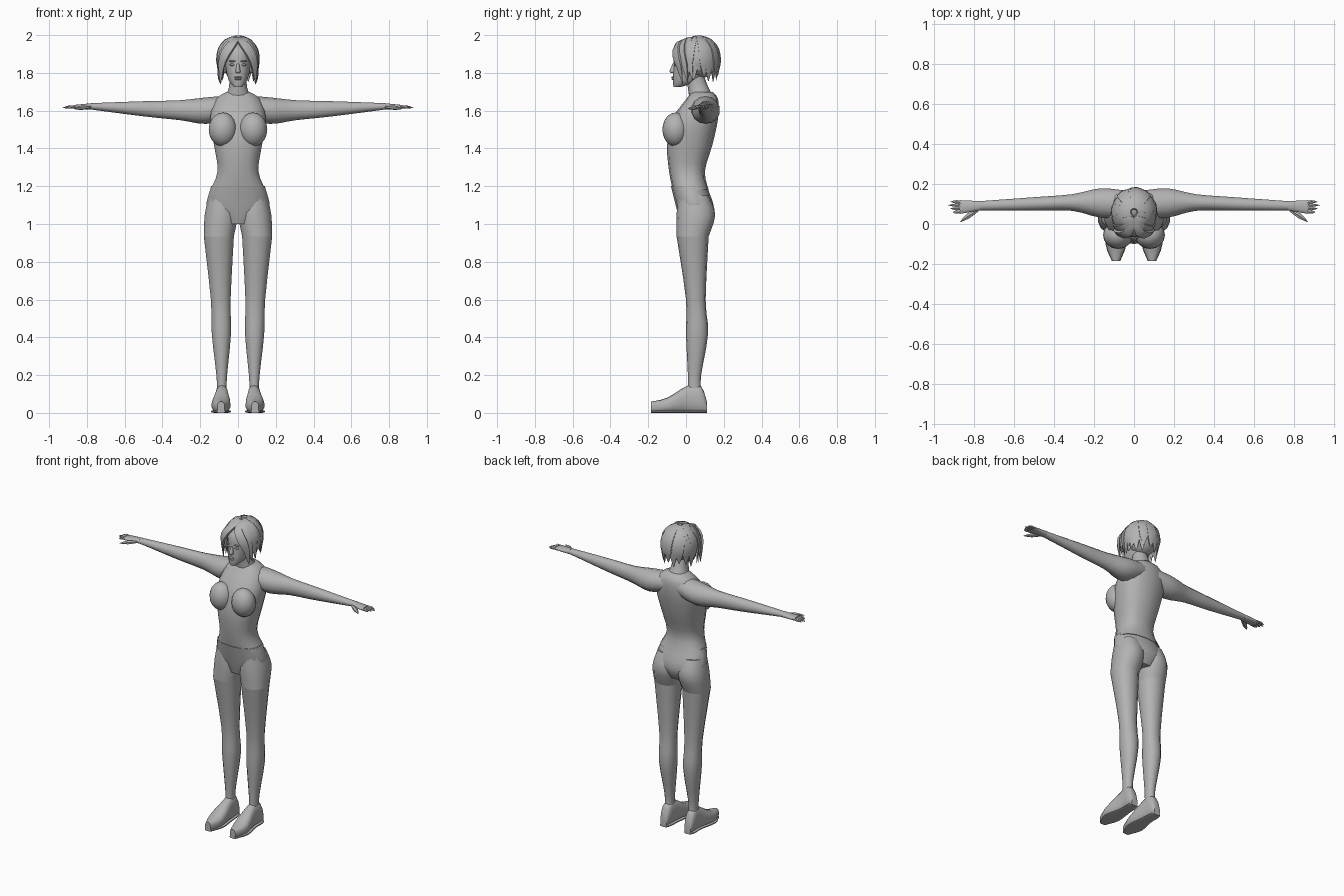
import bpy, bmesh, math, random
from mathutils import Vector

random.seed(4)
if "Cube" in bpy.data.objects:
    bpy.data.objects.remove(bpy.data.objects["Cube"], do_unlink=True)

grey = bpy.data.materials.new("plain grey")
grey.use_nodes = True
grey.diffuse_color = (.45, .45, .45, 1)
grey.node_tree.nodes["Principled BSDF"].inputs["Base Color"].default_value = grey.diffuse_color


def finish(name, bm, mirror=False):
    """Turn the bmesh into a shaded object, mirrored across x when paired."""
    bmesh.ops.recalc_face_normals(bm, faces=bm.faces[:])
    mesh = bpy.data.meshes.new(name)
    bm.to_mesh(mesh)
    bm.free()
    mesh.materials.append(grey)
    part = bpy.data.objects.new(name, mesh)
    bpy.context.collection.objects.link(part)
    bpy.ops.object.select_all(action="DESELECT")
    part.select_set(True)
    bpy.context.view_layer.objects.active = part
    bpy.ops.object.shade_smooth_by_angle(angle=math.radians(45))
    if mirror:
        part.modifiers.new("mirror", "MIRROR")


def span(axis, position, first, second):
    """Ring across one axis: centre, half-width vector, half-depth vector."""
    across, along = [k for k in range(3) if k != axis]
    centre, half_width, half_depth = Vector(), Vector(), Vector()
    centre[axis] = position
    centre[across], centre[along] = sum(first) / 2, sum(second) / 2
    half_width[across] = (first[1] - first[0]) / 2
    half_depth[along] = (second[1] - second[0]) / 2
    return centre, half_width, half_depth


def level(height, half, front, back):
    """Horizontal ring that is symmetric about the middle of the body."""
    return span(2, height, (-half, half), (front, back))


def ease(before, start, end, after, t):
    """Smooth curve from start to end, steered by the neighbours."""
    pull_out, pull_in = (end - before) / 2, (after - start) / 2
    rise = t * t * (3 - 2 * t)
    return (start.lerp(end, rise) + pull_out * (t * (1 - t) ** 2)
            - pull_in * (t * t * (1 - t)))


def refine(rings, steps=3):
    """Insert eased rings between the given ones."""
    result = []
    last = len(rings) - 1
    for i in range(last):
        group = [rings[max(i - 1, 0)], rings[i], rings[i + 1], rings[min(i + 2, last)]]
        for step in range(steps):
            result.append([ease(*track, step / steps) for track in zip(*group)])
    return result + [rings[-1]]


def loft(bm, rings, sides=14, power=2.0):
    """Skin a run of rounded rings and cap both ends."""
    def bulge(value):
        return math.copysign(abs(value) ** (2 / power), value)

    rows = []
    for centre, half_width, half_depth in rings:
        angles = [math.tau * (i + .5) / sides for i in range(sides)]
        rows.append([bm.verts.new(centre + half_width * bulge(math.cos(a))
                                  + half_depth * bulge(math.sin(a))) for a in angles])
    for low, high in zip(rows, rows[1:]):
        for i in range(sides):
            bm.faces.new((low[i - 1], low[i], high[i], high[i - 1]))
    bm.faces.new(rows[0])
    bm.faces.new(rows[-1])


def body_part(name, rings, mirror=False, power=2.2):
    bm = bmesh.new()
    loft(bm, refine(rings), power=power)
    finish(name, bm, mirror)


def strand(bm, points, width, thickness, hub):
    """Tapered flattened strip whose broad side faces away from the hub."""
    points = [Vector(p) for p in points]
    last = len(points) - 1
    rings = []
    for i, point in enumerate(points):
        along = points[min(i + 1, last)] - points[max(i - 1, 0)]
        side = along.cross(point - hub).normalized()
        outward = side.cross(along).normalized()
        taper = math.sin(math.pi * (.15 + .83 * i / last))
        rings.append((point, side * width * taper, outward * thickness * taper))
    loft(bm, refine(rings, steps=2), sides=6)


def ball(bm, centre, size):
    made = bmesh.ops.create_uvsphere(bm, u_segments=16, v_segments=10, radius=1)
    bmesh.ops.scale(bm, vec=size, verts=made["verts"])
    bmesh.ops.translate(bm, vec=centre, verts=made["verts"])


def ball_part(name, centre, size, mirror=False):
    bm = bmesh.new()
    ball(bm, centre, size)
    finish(name, bm, mirror)


# Torso and neck
waist = level(1.28, .11, -.09, .1)
chest = level(1.42, .13, -.1, .14)
upper_back = level(1.56, .15, -.07, .17)
shoulder_line = level(1.66, .12, 0, .17)
collar = level(1.7, .06, .03, .14)
body_part("torso", [level(1.18, .15, -.07, .12), waist, chest, upper_back, shoulder_line, collar], power=2.5)
ball_part("bust", (.08, -.055, 1.5), (.075, .07, .09), mirror=True)
body_part("neck", [level(1.65, .08, .02, .16), level(1.72, .05, .01, .12), level(1.8, .045, 0, .09)])

# Shorts: a hip section with two short legs
thigh = span(2, .935, (.02, .183), (-.05, .12))
body_part("shorts_hips", [level(1, .08, -.03, .12), level(1.08, .17, -.05, .15), level(1.2, .145, -.08, .11)])
body_part("shorts_legs", [thigh, span(2, 1.05, (0, .178), (-.05, .155)),
                          span(2, 1.15, (.02, .155), (-.04, .12))], mirror=True)

# Legs
ankle = span(2, .12, (.06, .112), (.01, .08))
shin = span(2, .2, (.057, .115), (.01, .08))
calf = span(2, .42, (.036, .14), (0, .117))
knee = span(2, .6, (.038, .145), (0, .104))
body_part("legs", [ankle, shin, calf, knee, thigh], mirror=True)

# Shoes, with soles traced from the same outline
shoe = [span(1, .11, (.065, .11), (0, .06)), span(1, .08, (.055, .12), (0, .14)),
        span(1, .01, (.05, .12), (0, .145)), span(1, -.1, (.04, .14), (0, .08)),
        span(1, -.185, (.07, .11), (0, .06))]
body_part("shoes", shoe, mirror=True, power=2.5)
sole_half = .007
body_part("soles", [(Vector((c.x, c.y, sole_half)), u * 1.06, v.normalized() * sole_half)
                    for c, u, v in shoe], mirror=True, power=4)

# Arms and hands
wrist = span(0, .77, (.068, .115), (1.605, 1.64))
body_part("arms", [span(0, .05, (.03, .17), (1.56, 1.68)), span(0, .17, (.03, .18), (1.53, 1.67)),
                   span(0, .31, (.065, .15), (1.55, 1.655)), span(0, .5, (.066, .135), (1.57, 1.65)),
                   wrist], mirror=True, power=2)
body_part("palms", [wrist, span(0, .87, (.05, .12), (1.61, 1.63))], mirror=True)
bm = bmesh.new()
palm = Vector((.85, .085, 1))
for i in range(4):
    y = .06 + .017 * i
    reach = .93 - .012 * abs(i - 2)
    strand(bm, [(palm.x, y, 1.62), (.89, y, 1.62), (reach, y, 1.615)], .01, .009, palm)
strand(bm, [(.78, .07, 1.62), (.83, .04, 1.615), (.87, .01, 1.61)], .015, .012, palm)
finish("fingers", bm, mirror=True)

# Head and face
body_part("head", [level(1.725, .02, -.065, -.03), level(1.76, .05, -.07, .07), level(1.84, .068, -.066, .13),
                   level(1.92, .068, -.055, .145), level(1.975, .02, .02, .07)])
body_part("nose", [level(1.8, .01, -.08, -.05), level(1.81, .013, -.087, -.05), level(1.85, .006, -.07, -.05)])
bm = bmesh.new()
for height in (1.767, 1.777):
    ball(bm, (0, -.069, height), (.02, .008, .005))
finish("lips", bm)
ball_part("eyes", (.03, -.057, 1.843), (.014, .007, .006), mirror=True)
ball_part("brows", (.03, -.058, 1.862), (.018, .008, .004), mirror=True)
ball_part("ears", (.07, .035, 1.825), (.01, .018, .028), mirror=True)

# Hair: a cap under pointed locks that fan out from the crown
hub = Vector((0, .06, 1.87))
ball_part("hair_cap", hub + Vector((0, .015, .01)), (.098, .094, .108))
bm = bmesh.new()
for count, drop in ((12, 1.77), (9, 1.81)):
    for i in range(count):
        turn = math.radians(-28 + 236 * i / (count - 1) + random.uniform(-5, 5))
        grow = random.uniform(.95, 1.03)
        path = []
        for step in range(4):
            polar = math.radians(8 + 28 * step)
            flat = math.sin(polar)
            path.append(hub + grow * Vector((.104 * flat * math.cos(turn), .112 * flat * math.sin(turn),
                                             .122 * math.cos(polar))))
        tip = hub.lerp(path[-1], .95)
        tip.z = drop + random.uniform(-.025, .02)
        strand(bm, path + [path[-1].lerp(tip, .5), tip], .036, .014, hub)
finish("hair_locks", bm)

# Fringe parted in the middle, falling to both sides of the face
bm = bmesh.new()
for layer in range(3):
    shift = Vector((.006, .027, .01)) * layer
    path = [(0, .03, 1.985), (.03, -.042, 1.955), (.07, -.052, 1.895), (.088, -.035, 1.83), (.092, -.018, 1.74)]
    strand(bm, [Vector(p) + shift * min(i, 1) for i, p in enumerate(path)], .031, .013, hub)
finish("hair_fringe", bm, mirror=True)
